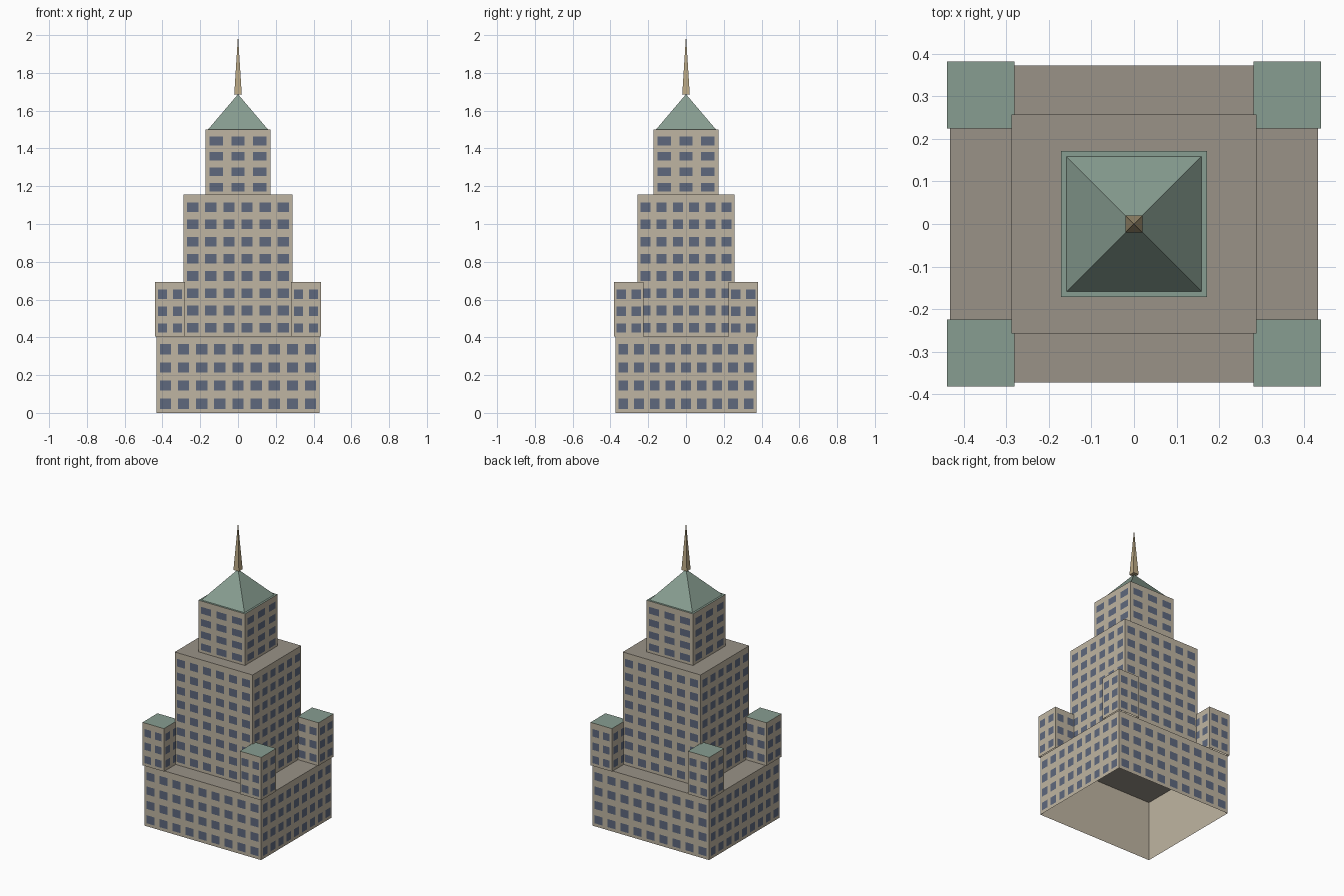
import bpy
import bmesh
from math import pi
from mathutils import Matrix, Vector

cube = bpy.data.objects.get("Cube")
if cube:
    bpy.data.objects.remove(cube)


def make_material(name, rgb):
    mat = bpy.data.materials.new(name)
    mat.use_nodes = True
    color = (*rgb, 1)
    mat.diffuse_color = color
    mat.node_tree.nodes["Principled BSDF"].inputs["Base Color"].default_value = color
    return mat


STONE = make_material("limestone", (0.52, 0.46, 0.36))
DECK = make_material("roof_deck", (0.32, 0.29, 0.245))
COPPER = make_material("green_copper", (0.245, 0.34, 0.283))
GLASS = make_material("window_glass", (0.112, 0.14, 0.208))
BRASS = make_material("spire_brass", (0.5, 0.4, 0.235))


def finish(name, bm, *mats):
    mesh = bpy.data.meshes.new(name)
    bm.to_mesh(mesh)
    bm.free()
    for mat in mats:
        mesh.materials.append(mat)
    obj = bpy.data.objects.new(name, mesh)
    bpy.context.collection.objects.link(obj)
    return obj


def block(name, center, half, z0, z1, roof):
    """Stone box, open underneath, with its own roof colour."""
    bm = bmesh.new()
    place = Matrix.Translation((*center, (z0 + z1) / 2))
    size = Matrix.Diagonal((half[0] * 2, half[1] * 2, z1 - z0, 1))
    bmesh.ops.create_cube(bm, size=1, matrix=place @ size)
    bm.normal_update()
    floor = [f for f in bm.faces if f.normal.z < -0.5]
    bmesh.ops.delete(bm, geom=floor, context='FACES')
    for f in bm.faces:
        f.material_index = 1 if f.normal.z > 0.5 else 0
    finish(name, bm, STONE, roof)


def windows(name, center, half, z0, z1, columns, rows):
    """Grid of thin panes on all four walls, below a plain parapet."""
    bm = bmesh.new()
    cell_h = (z1 - z0 - 0.02) / rows
    for side in range(4):
        reach, width = (half[1], half[0]) if side % 2 == 0 else half
        cell_w = 2 * width / columns
        turn = Matrix.Translation((*center, 0)) @ Matrix.Rotation(side * pi / 2, 4, 'Z')
        w, h = cell_w * 0.31, cell_h * 0.28
        for c in range(columns):
            for r in range(rows):
                x = -width + (c + 0.5) * cell_w
                z = z0 + (r + 0.5) * cell_h
                corners = ((-w, -h), (w, -h), (w, h), (-w, h))
                bm.faces.new([bm.verts.new(turn @ Vector((x + a, -reach - 0.002, z + b)))
                              for a, b in corners])
    finish(name, bm, GLASS)


def pyramid(name, half, z0, z1, mat):
    """Four-sided point aligned with the walls."""
    bm = bmesh.new()
    place = Matrix.Translation((0, 0, (z0 + z1) / 2)) @ Matrix.Rotation(pi / 4, 4, 'Z')
    bmesh.ops.create_cone(bm, cap_ends=True, segments=4, radius1=half * 2 ** 0.5,
                          radius2=0, depth=z1 - z0, matrix=place)
    finish(name, bm, mat)


def tier(name, center, half, z0, z1, columns, rows, roof):
    block(name, center, half, z0, z1, roof)
    windows(name + "_windows", center, half, z0, z1, columns, rows)


# Stacked main tiers
tier("base", (0, 0), (0.432, 0.373), 0, 0.405, 9, 4, DECK)
tier("middle_tower", (0, 0), (0.288, 0.257), 0.405, 1.155, 6, 8, DECK)
tier("upper_tower", (0, 0), (0.172, 0.172), 1.155, 1.5, 3, 4, COPPER)

# Corner turrets on the base
for x, side in ((1, "left"), (-1, "right")):
    for y, end in ((-1, "front"), (1, "back")):
        tier(f"{end}_{side}_turret", (x * 0.36, y * 0.303), (0.079, 0.079),
             0.405, 0.692, 2, 3, COPPER)

# Pointed roof and spire
pyramid("pyramid_roof", 0.159, 1.5, 1.687, COPPER)
pyramid("spire", 0.02, 1.685, 2.0, BRASS)
